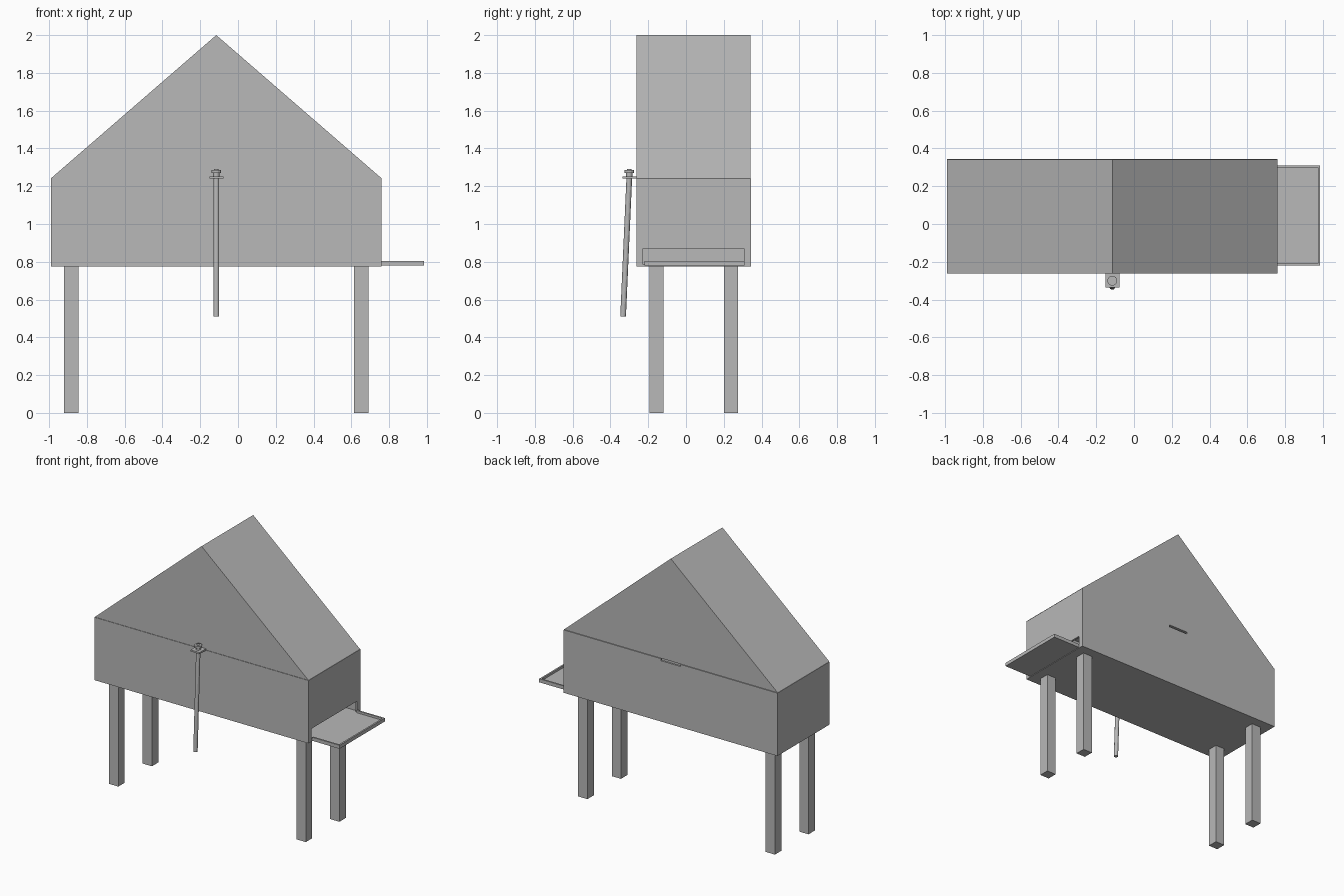
import bpy, bmesh
from mathutils import Vector

cube = bpy.data.objects.get("Cube")
if cube:
    bpy.data.objects.remove(cube, do_unlink=True)

grey = bpy.data.materials.new("plain grey")
grey.use_nodes = True
colour = (0.48, 0.48, 0.48, 1)
grey.diffuse_color = colour
grey.node_tree.nodes["Principled BSDF"].inputs["Base Color"].default_value = colour


def finish(name, bm):
    bmesh.ops.recalc_face_normals(bm, faces=bm.faces)
    mesh = bpy.data.meshes.new(name)
    bm.to_mesh(mesh)
    bm.free()
    mesh.materials.append(grey)
    obj = bpy.data.objects.new(name, mesh)
    bpy.context.collection.objects.link(obj)
    return obj


def add_box(bm, x, y, z):
    verts = bmesh.ops.create_cube(bm, size=1)["verts"]
    for v in verts:
        v.co = Vector([r[0] if c < 0 else r[1] for c, r in zip(v.co, (x, y, z))])


def boxes(name, *ranges):
    bm = bmesh.new()
    for r in ranges:
        add_box(bm, *r)
    return finish(name, bm)


def rod(name, start, end, radius, sides=16):
    # Cylinder running between two points
    a, b = Vector(start), Vector(end)
    bm = bmesh.new()
    bmesh.ops.create_cone(bm, cap_ends=True, segments=sides,
                          radius1=radius, radius2=radius, depth=(b - a).length)
    obj = finish(name, bm)
    obj.location = (a + b) / 2
    obj.rotation_euler = (b - a).to_track_quat("Z", "Y").to_euler()
    return obj


left, right, front, back = -0.99, 0.76, -0.262, 0.345
base, eave, peak, mid, t = 0.775, 1.24, 2.0, -0.115, 0.015
slot_front, slot_back, slot_top = -0.228, 0.308, 0.87

# Hollow box body, with a shallow notch at the top of the back wall
boxes("box_floor", ((left, right), (front, back), (base, base + 0.01)))
boxes("front_wall", ((left, right), (front, front + t), (base, eave)))
boxes("back_wall",
      ((left, right), (back - t, back), (base, eave - t)),
      ((left, mid - 0.08), (back - t, back), (eave - t, eave)),
      ((mid + 0.08, right), (back - t, back), (eave - t, eave)))
boxes("right_end_wall", ((left, left + t), (front, back), (base, eave)))

# End wall with a low opening for the tray
boxes("slotted_end_wall",
      ((right - t, right), (front, back), (slot_top, eave)),
      ((right - t, right), (front, slot_front), (base, slot_top)),
      ((right - t, right), (slot_back, back), (base, slot_top)))

# Gabled roof prism
bm = bmesh.new()
profile = [(left, eave + 0.002), (right, eave + 0.002), (mid, peak)]
ends = [[bm.verts.new((x, y, z)) for x, z in profile] for y in (front, back - 0.003)]
for end in ends:
    bm.faces.new(end)
for i in range(3):
    j = (i + 1) % 3
    bm.faces.new((ends[0][i], ends[0][j], ends[1][j], ends[1][i]))
finish("gabled_roof", bm)

# Four square legs
for side, x in (("right", -0.92), ("left", 0.615)):
    for end, y in (("front", -0.193), ("back", 0.2)):
        boxes(f"{end}_{side}_leg", ((x, x + 0.075), (y, y + 0.075), (0, base)))

# Tray with a raised rim on its three outer sides
tray_end, rim, lip = 0.985, 0.012, 0.805
ty = (-0.22, 0.31)
boxes("tray", ((right - 0.06, tray_end), ty, (base + 0.004, base + 0.014)),
      ((right, tray_end), (ty[0], ty[0] + rim), (base + 0.004, lip)),
      ((right, tray_end), (ty[1] - rim, ty[1]), (base + 0.004, lip)),
      ((tray_end - rim, tray_end), ty, (base + 0.004, lip)))

# Slanted rod hung from a bracket plate with a stepped cap
boxes("bracket_plate", ((mid - 0.037, mid + 0.037), (-0.337, front), (1.24, 1.252)))
post_y = -0.3
rod("slanted_rod", (mid, -0.333, 0.51), (mid, post_y, 1.25), 0.015)
rod("cap_neck", (mid, post_y, 1.25), (mid, post_y, 1.272), 0.017)
rod("cap", (mid, post_y, 1.27), (mid, post_y, 1.285), 0.026)
rod("cap_tip", (mid, post_y, 1.285), (mid, post_y, 1.29), 0.012)
